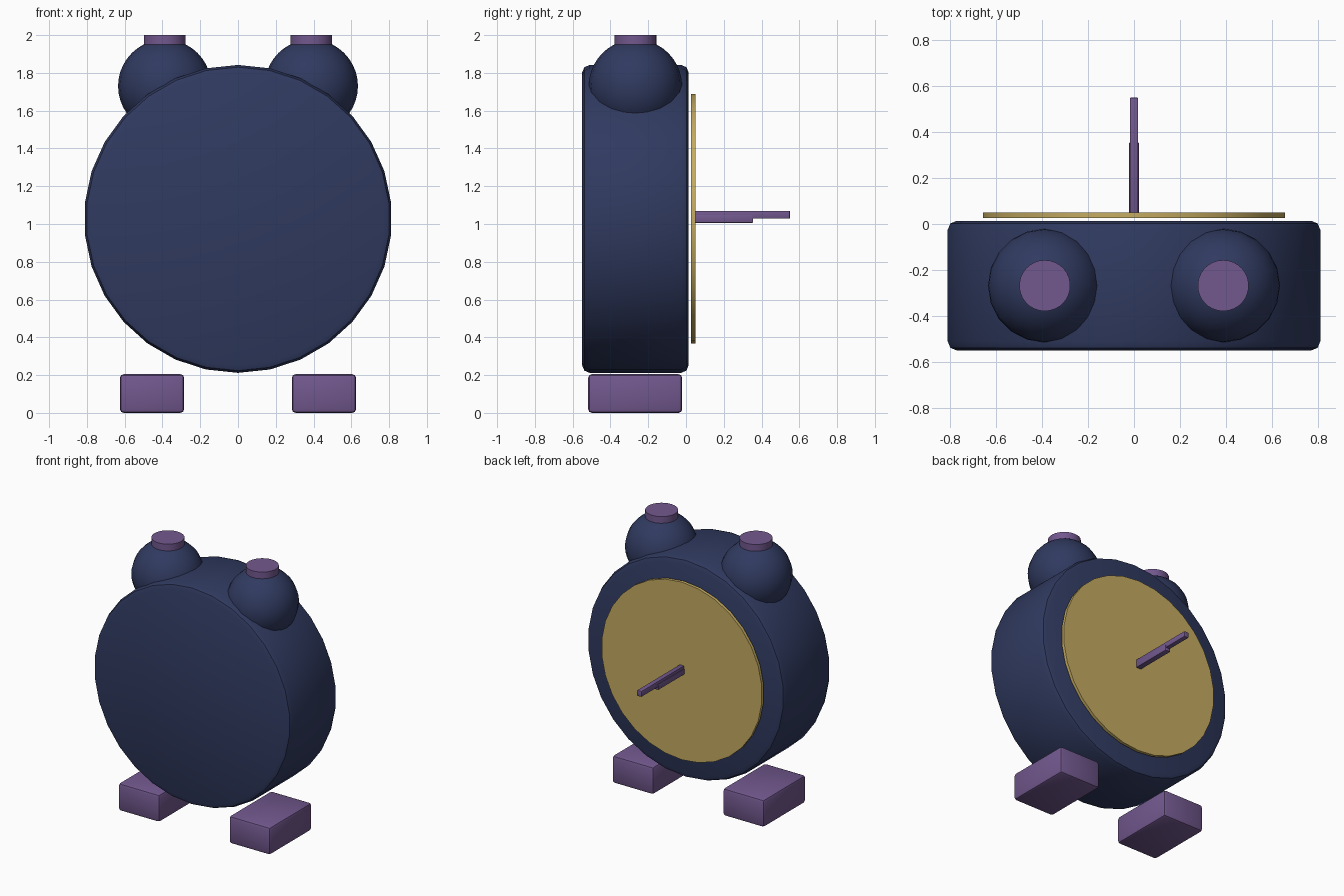
import bpy, bmesh, math
from mathutils import Matrix, Vector

if "Cube" in bpy.data.objects:
    bpy.data.objects.remove(bpy.data.objects["Cube"])


def srgb(r, g, b):
    lin = lambda c: (c / 255 / 12.92) if c < 11 else ((c / 255 + 0.055) / 1.055) ** 2.4
    return (lin(r), lin(g), lin(b), 1.0)


def material(name, rgb):
    m = bpy.data.materials.new(name)
    m.diffuse_color = srgb(*rgb)
    m.use_nodes = True
    m.node_tree.nodes["Principled BSDF"].inputs["Base Color"].default_value = m.diffuse_color
    return m


navy = material("navy", (48, 58, 96))
purple = material("purple", (114, 88, 142))
gold = material("gold", (197, 172, 98))


def finish(name, bm, mat, bevel=0.0, segments=2, angle=40):
    bmesh.ops.recalc_face_normals(bm, faces=bm.faces)
    me = bpy.data.meshes.new(name)
    bm.to_mesh(me)
    bm.free()
    me.materials.append(mat)
    ob = bpy.data.objects.new(name, me)
    bpy.context.collection.objects.link(ob)
    bpy.ops.object.select_all(action='DESELECT')
    ob.select_set(True)
    bpy.context.view_layer.objects.active = ob
    if bevel:
        mod = ob.modifiers.new("rounded_edges", 'BEVEL')
        mod.width, mod.segments = bevel, segments
        mod.limit_method, mod.angle_limit = 'ANGLE', math.radians(40)
        bpy.ops.object.modifier_apply(modifier=mod.name)
    bpy.ops.object.shade_smooth_by_angle(angle=math.radians(angle))
    return ob


def box(name, lo, hi, mat, bevel):
    bm = bmesh.new()
    lo, hi = Vector(lo), Vector(hi)
    bmesh.ops.create_cube(bm, size=1, matrix=Matrix.Translation((lo + hi) / 2)
                          @ Matrix.Diagonal((*(hi - lo), 1)))
    return finish(name, bm, mat, bevel)


def cylinder(name, center, radius, depth, mat, lying=False, bevel=0.0):
    bm = bmesh.new()
    turn = Matrix.Rotation(math.pi / 2 if lying else 0, 4, 'X')
    bmesh.ops.create_cone(bm, cap_ends=True, segments=30, radius1=radius, radius2=radius,
                          depth=depth, matrix=Matrix.Translation(center) @ turn)
    return finish(name, bm, mat, bevel)


# Round case and clock face
cylinder("case", (0, -0.268, 1.027), 0.815, 0.564, navy, lying=True, bevel=0.04)
cylinder("dial", (0, 0.038, 1.027), 0.66, 0.023, gold, lying=True)

# Hands pointing straight out of the dial
box("long_hand", (-0.018, 0.04, 1.028), (0.018, 0.55, 1.07), purple, 0.004)
box("short_hand", (-0.021, 0.04, 1.006), (0.021, 0.355, 1.049), purple, 0.004)

# Bells, bell caps and feet on both sides
for side, s in (("left", -1), ("right", 1)):
    bm = bmesh.new()
    bmesh.ops.create_uvsphere(bm, u_segments=20, v_segments=20, radius=0.247,
                              matrix=Matrix.Translation((s * 0.388, -0.268, 1.73)))
    finish(side + "_bell", bm, navy)
    cylinder(side + "_bell_cap", (s * 0.388, -0.268, 1.95), 0.111, 0.1, purple)
    xs = sorted((s * 0.285, s * 0.625))
    box(side + "_foot", (xs[0], -0.518, 0), (xs[1], -0.02, 0.205), purple, 0.02)
